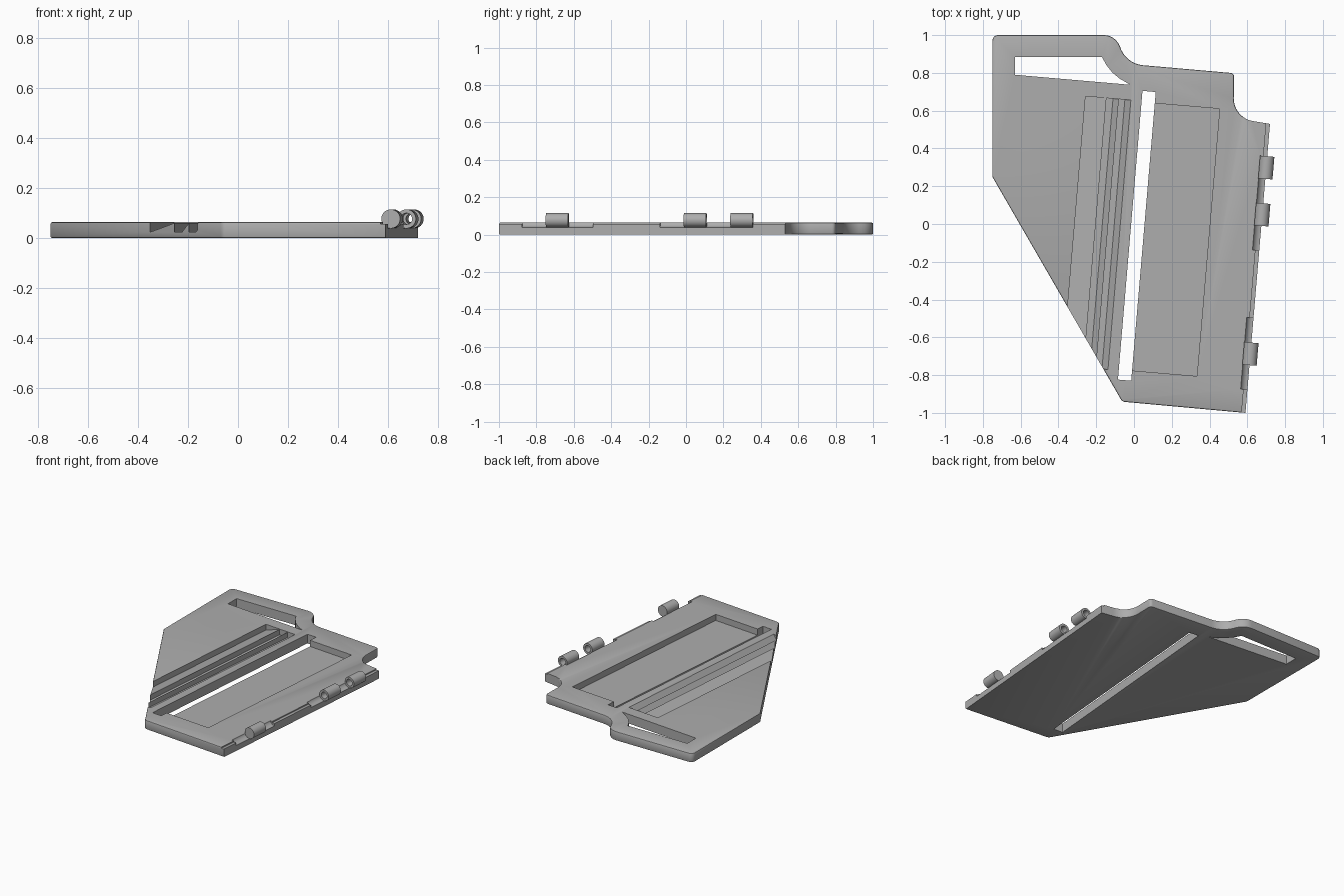
import bpy, bmesh, math
from mathutils import Matrix, Vector

if "Cube" in bpy.data.objects:
    bpy.data.objects.remove(bpy.data.objects["Cube"])

TILT = math.atan(0.085)          # hinge side leans away from the y axis
FRAME = Matrix.Rotation(-TILT, 4, 'Z')
THICK = 0.064
EDGE_U = 0.6725                  # hinge edge in the leaning frame
PIN_Z = 0.077

grey = bpy.data.materials.new("plain grey")
grey.diffuse_color = (0.42, 0.42, 0.42, 1)
grey.use_nodes = True
grey.node_tree.nodes["Principled BSDF"].inputs["Base Color"].default_value = grey.diffuse_color


def make(name, bm):
    bmesh.ops.recalc_face_normals(bm, faces=bm.faces[:])
    mesh = bpy.data.meshes.new(name)
    bm.to_mesh(mesh)
    bm.free()
    mesh.materials.append(grey)
    ob = bpy.data.objects.new(name, mesh)
    bpy.context.collection.objects.link(ob)
    return ob


def extrude(points, offset):
    """Closed prism from 3D points swept along offset."""
    bm = bmesh.new()
    face = bm.faces.new([bm.verts.new(p) for p in points])
    res = bmesh.ops.extrude_face_region(bm, geom=[face], use_keep_orig=True)
    verts = [g for g in res['geom'] if isinstance(g, bmesh.types.BMVert)]
    bmesh.ops.translate(bm, vec=Vector(offset), verts=verts)
    return bm


def box(name, u0, u1, v0, v1, z0, z1):
    bm = extrude([(u0, v0, z0), (u1, v0, z0), (u1, v1, z0), (u0, v1, z0)], (0, 0, z1 - z0))
    bm.transform(FRAME)
    return make(name, bm)


def rod(name, radius, v0, v1):
    """Cylinder along the hinge pin."""
    bm = bmesh.new()
    bmesh.ops.create_cone(bm, cap_ends=True, segments=32, radius1=radius, radius2=radius, depth=v1 - v0)
    place = Matrix.Translation((EDGE_U, (v0 + v1) / 2, PIN_Z)) @ Matrix.Rotation(math.pi / 2, 4, 'X')
    bm.transform(FRAME @ place)
    return make(name, bm)


def cut(target, cutter):
    mod = target.modifiers.new("cut", 'BOOLEAN')
    mod.operation, mod.solver, mod.object = 'DIFFERENCE', 'EXACT', cutter
    bpy.context.view_layer.objects.active = target
    bpy.ops.object.modifier_apply(modifier=mod.name)
    bpy.data.objects.remove(cutter)


def smooth(ob):
    bpy.ops.object.select_all(action='DESELECT')
    ob.select_set(True)
    bpy.context.view_layer.objects.active = ob
    bpy.ops.object.shade_smooth_by_angle(angle=math.radians(30))


def arc(cx, cy, r, a0, a1, n):
    steps = [math.radians(a0 + (a1 - a0) * i / n) for i in range(n + 1)]
    return [(cx + r * math.cos(a), cy + r * math.sin(a)) for a in steps]


# plate outline, clockwise from the top left corner
outline = (arc(-0.72, 0.97, 0.03, 180, 90, 5)
           + arc(-0.16, 0.91, 0.09, 90, 22, 8)
           + arc(0.06, 0.98, 0.14, 197, 265, 10)
           + arc(0.51, 0.78, 0.02, 85, 0, 4)
           + arc(0.65, 0.665, 0.122, 180, 265, 12)
           + [(0.72, 0.53), (0.59, -1.0)]
           + arc(-0.046, -0.915, 0.027, 265, 210, 4)
           + [(-0.75, 0.25)])
bm = extrude([(x, y, 0) for x, y in outline], (0, 0, THICK))

# softened rim, except around the hinge side
rim = []
for e in bm.edges:
    mid = (e.verts[0].co + e.verts[1].co) / 2
    if abs(e.verts[0].co.z - e.verts[1].co.z) < 1e-5 and mid.x < 0.6:
        rim.append(e)
bmesh.ops.bevel(bm, geom=rim, offset=0.007, segments=2, profile=0.5, affect='EDGES')
plate = make("plate", bm)

# handle opening
handle = [(-0.63, 0.885), (-0.17, 0.885), (-0.147, 0.842), (-0.115, 0.802),
          (-0.075, 0.769), (-0.02, 0.737), (-0.63, 0.79)]
cut(plate, make("handle_cutter", extrude([(x, y, -0.1) for x, y in handle], (0, 0, 0.3))))

# long through slot and the shallow tray beside it
cut(plate, box("slot_cutter", -0.015, 0.0555, -0.828, 0.706, -0.1, 0.2))
cut(plate, box("tray_cutter", 0.03, 0.40, -0.774, 0.646, 0.021, 0.2))

# three ramped grooves with one saw-tooth profile
teeth = [(-0.313, 0.1), (-0.313, 0.024), (-0.202, 0.06), (-0.202, 0.024), (-0.167, 0.024),
         (-0.136, 0.06), (-0.136, 0.024), (-0.104, 0.024), (-0.072, 0.064), (-0.072, 0.1)]
bm = extrude([(u, -0.779, z) for u, z in teeth], (0, 1.431, 0))
bm.transform(FRAME)
cut(plate, make("groove_cutter", bm))

# lowered strip along the hinge edge, then round clearance for the knuckles
cut(plate, box("strip_cutter", EDGE_U - 0.02, 0.8, -1.1, 0.7, 0.056, 0.2))
for v0, v1 in ((-0.823, -0.443), (-0.083, 0.417)):
    cut(plate, rod("clearance_cutter", 0.0385, v0, v1))
smooth(plate)

# hollow hinge knuckles
for i, v0 in enumerate((-0.693, 0.047, 0.297)):
    knuckle = rod(f"hinge_knuckle_{i + 1}", 0.038, v0, v0 + 0.12)
    cut(knuckle, rod("pin_cutter", 0.023, v0 - 0.1, v0 + 0.22))
    smooth(knuckle)
